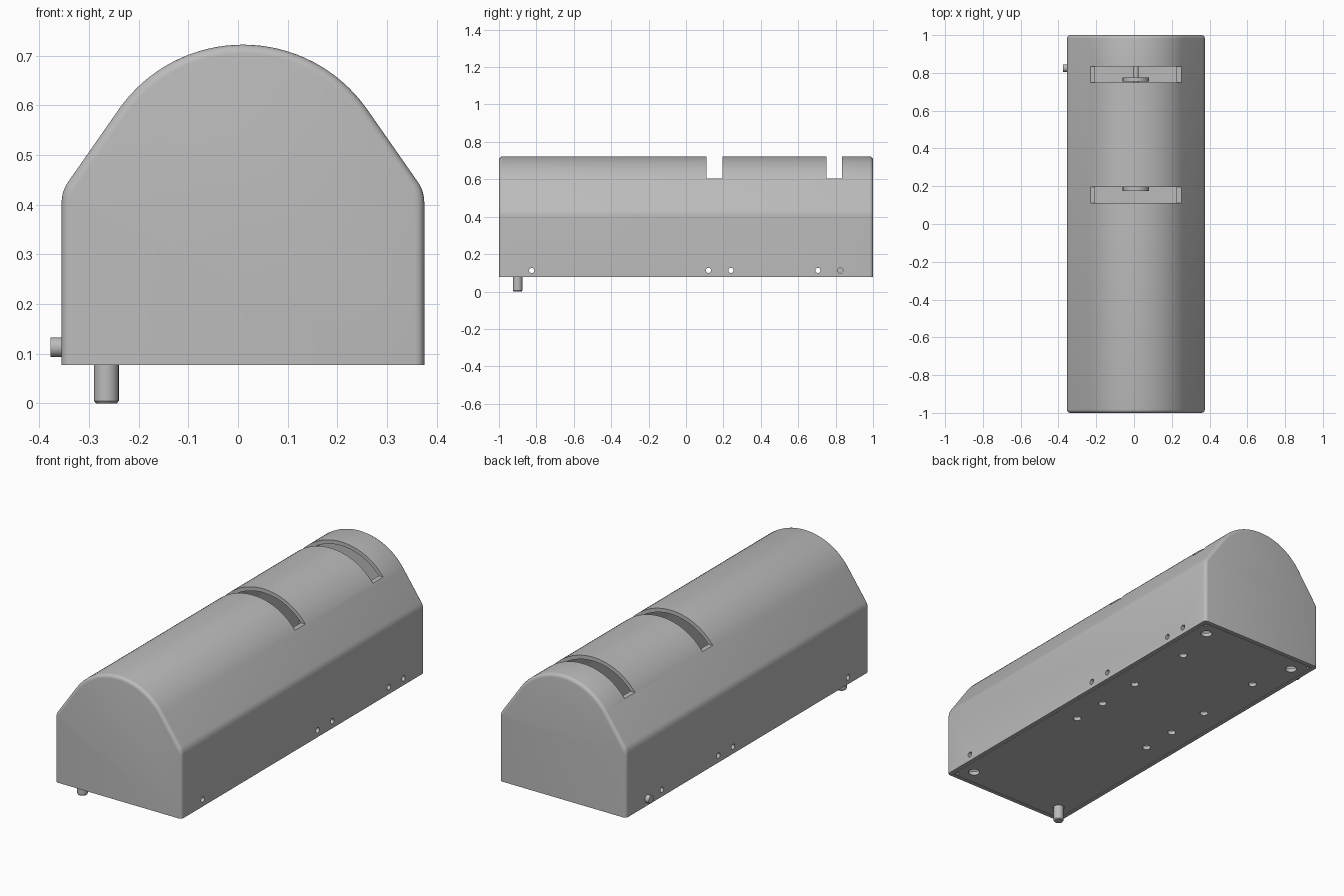
import bpy
import bmesh
from math import sin, cos, radians, pi
from mathutils import Matrix, Vector

cube = bpy.data.objects.get("Cube")
if cube:
    bpy.data.objects.remove(cube, do_unlink=True)

grey = bpy.data.materials.new("plain grey")
grey.use_nodes = True
grey.diffuse_color = (0.5, 0.5, 0.5, 1)
grey.node_tree.nodes["Principled BSDF"].inputs["Base Color"].default_value = (0.5, 0.5, 0.5, 1)

MID = 0.01       # x of the housing's centre line
BASE = 0.077     # underside of the housing
HALF = 0.365     # half width
WALL = 0.02


def finish(name, bm):
    bmesh.ops.recalc_face_normals(bm, faces=bm.faces)
    mesh = bpy.data.meshes.new(name)
    bm.to_mesh(mesh)
    bm.free()
    mesh.materials.append(grey)
    ob = bpy.data.objects.new(name, mesh)
    bpy.context.collection.objects.link(ob)
    return ob


def add_box(bm, lo, hi):
    lo, hi = Vector(lo), Vector(hi)
    m = Matrix.Translation((lo + hi) / 2) @ Matrix.Diagonal((*(hi - lo), 1))
    bmesh.ops.create_cube(bm, size=1, matrix=m)


def add_cylinder(bm, centre, radius, length, axis="Z", tip=None, sides=24):
    turn = {"X": Matrix.Rotation(pi / 2, 4, "Y"),
            "Y": Matrix.Rotation(pi / 2, 4, "X"), "Z": Matrix()}[axis]
    bmesh.ops.create_cone(bm, cap_ends=True, segments=sides, depth=length,
                          radius1=radius if tip is None else tip, radius2=radius,
                          matrix=Matrix.Translation(centre) @ turn)


def profile(inset, bottom):
    """Arched section: vertical walls, rounded shoulders, slopes, round crown."""
    crown, shoulder, r1, r2 = 0.417, 0.405, 0.305 - inset, 0.07 - inset
    half = [(HALF - inset, bottom)]
    for i in range(7):
        a = radians(35 * i / 6)
        half.append((HALF - 0.07 + r2 * cos(a), shoulder + r2 * sin(a)))
    for i in range(17):
        a = radians(35 + 55 * i / 16)
        half.append((r1 * cos(a), crown + r1 * sin(a)))
    return half + [(-x, z) for x, z in half[-2::-1]]


def loft(bm, sections, bottom):
    """Join arched sections, given as (y, inset), into a closed solid."""
    rings = [[bm.verts.new((MID + x, y, z)) for x, z in profile(inset, bottom)]
             for y, inset in sections]
    for a, b in zip(rings, rings[1:]):
        for i in range(len(a)):
            j = (i + 1) % len(a)
            bm.faces.new((a[i], a[j], b[j], b[i]))
    bm.faces.new(rings[0])
    bm.faces.new(rings[-1])


def cut(target, bm):
    cutter = finish("cutter", bm)
    cutter.hide_render = True
    mod = target.modifiers.new("cut", "BOOLEAN")
    mod.operation, mod.solver, mod.object = "DIFFERENCE", "EXACT", cutter
    bpy.context.view_layer.objects.active = target
    bpy.ops.object.modifier_apply(modifier=mod.name)
    bpy.data.objects.remove(cutter, do_unlink=True)


# Housing with softened end edges
EDGE = 0.018
steps = [radians(90 * i / 4) for i in range(5)]
front = [(-1 + EDGE * (1 - sin(a)), EDGE * (1 - cos(a))) for a in reversed(steps)]
bm = bmesh.new()
loft(bm, front + [(-y, inset) for y, inset in reversed(front)], BASE)
housing = finish("housing", bm)

# Hollow inside, open at the bottom
bm = bmesh.new()
loft(bm, [(-1 + WALL, WALL), (1 - WALL, WALL)], BASE - 0.05)
cut(housing, bm)

# Two slots across the crown
bm = bmesh.new()
for y0, y1 in ((0.11, 0.195), (0.75, 0.835)):
    add_box(bm, (MID - 0.3, y0, 0.603), (MID + 0.3, y1, 0.8))
cut(housing, bm)

# Side holes along the lower walls
bm = bmesh.new()
for side in (-1, 1):
    for y in (-0.825, 0.12, 0.24, 0.705, 0.825):
        add_cylinder(bm, (MID + side * HALF, y, 0.113), 0.014, 0.06, "X", sides=16)
cut(housing, bm)

# Bottom plate with mounting holes
bm = bmesh.new()
gap = WALL + 0.003
add_box(bm, (MID - HALF + gap, -1 + gap, BASE), (MID + HALF - gap, 1 - gap, BASE + 0.02))
plate = finish("bottom_plate", bm)
bm = bmesh.new()
for side in (-1, 1):
    for y in (-0.9, 0.9):
        add_cylinder(bm, (MID + side * 0.275, y, BASE), 0.028, 0.1)
        add_cylinder(bm, (MID + side * 0.33, y * 1.07, BASE), 0.008, 0.1, sides=12)
    for y in (-0.16, 0.035, 0.285, 0.66):
        add_cylinder(bm, (MID + side * 0.225, y, BASE), 0.02, 0.1)
cut(plate, bm)

# Foot pin with a chamfered tip
bm = bmesh.new()
add_cylinder(bm, (-0.265, -0.9, 0.055), 0.025, 0.1)
add_cylinder(bm, (-0.265, -0.9, 0.0025), 0.025, 0.005, tip=0.021)
foot = finish("foot_pin", bm)

# Side stud in the rear wall hole
bm = bmesh.new()
add_cylinder(bm, (-0.347, 0.825, 0.113), 0.02, 0.06, "X")
stud = finish("side_stud", bm)

# Inner discs and shaft seen through the slots
bm = bmesh.new()
for y in (0.185, 0.765):
    add_cylinder(bm, (MID, y, 0.4), 0.07, 0.02, "Y")
add_cylinder(bm, (MID, 0.51, 0.4), 0.015, 0.66, "Y", sides=16)
shaft = finish("inner_shaft", bm)

for ob in (housing, plate, foot, stud, shaft):
    bpy.ops.object.select_all(action="DESELECT")
    ob.select_set(True)
    bpy.context.view_layer.objects.active = ob
    bpy.ops.object.shade_smooth_by_angle(angle=radians(30))
